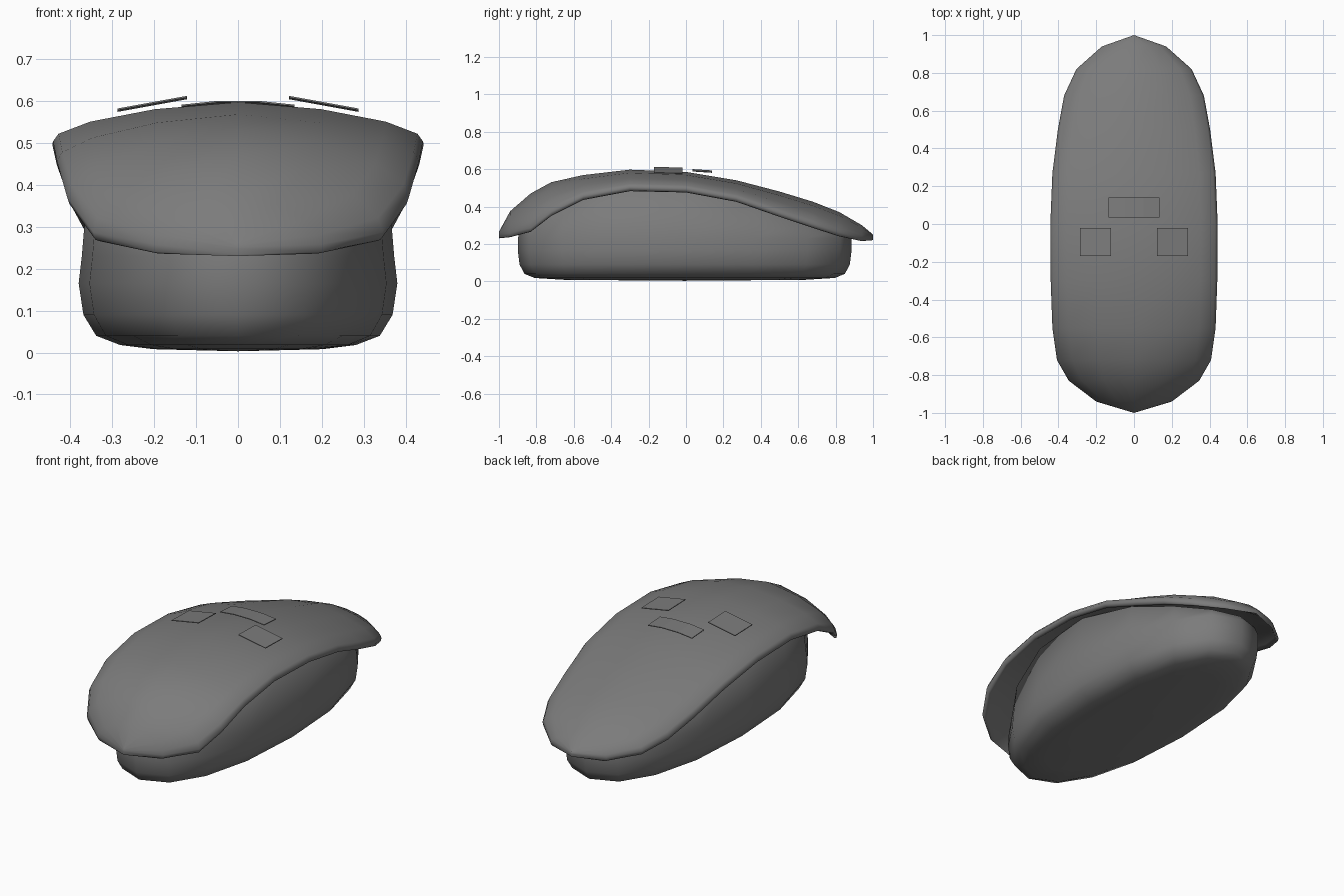
import bpy, bmesh, math

if "Cube" in bpy.data.objects:
    bpy.data.objects.remove(bpy.data.objects["Cube"], do_unlink=True)

grey = bpy.data.materials.new("dark_grey")
grey.use_nodes = True
grey.diffuse_color = (0.2, 0.2, 0.2, 1)
grey.node_tree.nodes["Principled BSDF"].inputs["Base Color"].default_value = (0.2, 0.2, 0.2, 1)

# Stations from front to back: y, half width, crown height, rim height
STATIONS = [
    (-1, 0, .265, .23), (-.94, .2, .375, .236), (-.83, .345, .47, .265),
    (-.72, .408, .53, .35), (-.55, .432, .568, .435), (-.3, .441, .597, .482),
    (0, .443, .585, .475), (.27, .432, .54, .425), (.5, .403, .48, .345),
    (.68, .37, .425, .285), (.82, .305, .37, .24), (.94, .17, .30, .215),
    (1, 0, .25, .22)]


def rim_height(y):
    for a, b in zip(STATIONS, STATIONS[1:]):
        if y <= b[0]:
            k = (y - a[0]) / (b[0] - a[0])
            return a[3] + k * (b[3] - a[3])
    return STATIONS[-1][3]


def finish(name, bm, smooth=True):
    bmesh.ops.remove_doubles(bm, verts=bm.verts, dist=.0005)
    bmesh.ops.recalc_face_normals(bm, faces=bm.faces)
    mesh = bpy.data.meshes.new(name)
    bm.to_mesh(mesh)
    bm.free()
    obj = bpy.data.objects.new(name, mesh)
    bpy.context.collection.objects.link(obj)
    mesh.materials.append(grey)
    if smooth:
        bpy.ops.object.select_all(action='DESELECT')
        obj.select_set(True)
        bpy.context.view_layer.objects.active = obj
        bpy.ops.object.shade_smooth_by_angle(angle=math.radians(100))
    return obj


def loft(name, rings):
    """Join closed rings of equal length; the end rings shrink to points."""
    bm = bmesh.new()
    rows = [[bm.verts.new(p) for p in ring] for ring in rings]
    n = len(rows[0])
    for a, b in zip(rows, rows[1:]):
        for i in range(n):
            j = (i + 1) % n
            bm.faces.new((a[i], a[j], b[j], b[i]))
    return finish(name, bm)


# Arched shell with a rounded lip and a hollow underside
def shell_section(y, w, top, rim):
    edge = rim + min(.022, (top - rim) * .5)
    half = [(f * w, edge + (top - edge) * g) for f, g in
            ((0, 1), (.45, .82), (.8, .5), (.97, .19), (1, 0))]
    half += [(.985 * w, rim + .004), (.95 * w, rim), (.9 * w, rim + .014),
             (.8 * w, rim + (top - rim) * .25),
             (.45 * w, rim + (top - rim) * .5),
             (0, max(top - .05, rim + .005))]
    full = half + [(-x, z) for x, z in half[-2:0:-1]]
    return [(x, y, z) for x, z in full]


loft("shell", [shell_section(*s) for s in STATIONS])

# Rounded base on a soft oval plan, its top tucked up under the shell
HALF_X, HALF_Y, MID_Y, POWER, SIDES = .38, .892, -.007, 2.25, 16


def oval(scale_x, scale_y, height):
    ring = []
    for i in range(SIDES):
        a = math.tau * i / SIDES
        c, s = math.cos(a), math.sin(a)
        x = math.copysign(abs(c) ** (2 / POWER), c) * HALF_X * scale_x
        y = math.copysign(abs(s) ** (2 / POWER), s) * HALF_Y * scale_y + MID_Y
        ring.append((x, y, height(y)))
    return ring


BASE_RINGS = [(.003, 0, 0), (.008, .53, .72), (.018, .74, .9), (.04, .89, .96),
              (.09, .97, .99), (.165, 1, 1), (.23, .98, 1)]
rings = [oval(sx, sy, lambda y, z=z: z) for z, sx, sy in BASE_RINGS]
rings += [oval(sx, sy, lambda y, d=d: rim_height(y) + d)
          for d, sx, sy in ((.03, .92, .985), (.05, .5, .55), (.05, 0, 0))]
loft("base", rings)


# Thin plates floating just above the crown
def plate(name, path, y0, y1, slope):
    bm = bmesh.new()
    rows = []
    for x, z in path:
        rows.append([bm.verts.new(p) for p in (
            (x, y0, z), (x, y1, z - slope), (x, y1, z - slope - .004), (x, y0, z - .004))])
    for a, b in zip(rows, rows[1:]):
        for i in range(4):
            j = (i + 1) % 4
            bm.faces.new((a[i], a[j], b[j], b[i]))
    bm.faces.new(rows[0])
    bm.faces.new(rows[-1])
    return finish(name, bm, smooth=False)


for side, label in ((1, "left"), (-1, "right")):
    plate(label + "_plate", [(side * .122, .612), (side * .287, .582)], -.17, -.02, .004)
plate("rear_plate", [(-.135, .591), (-.05, .6), (.05, .6), (.135, .591)], .035, .14, .007)
